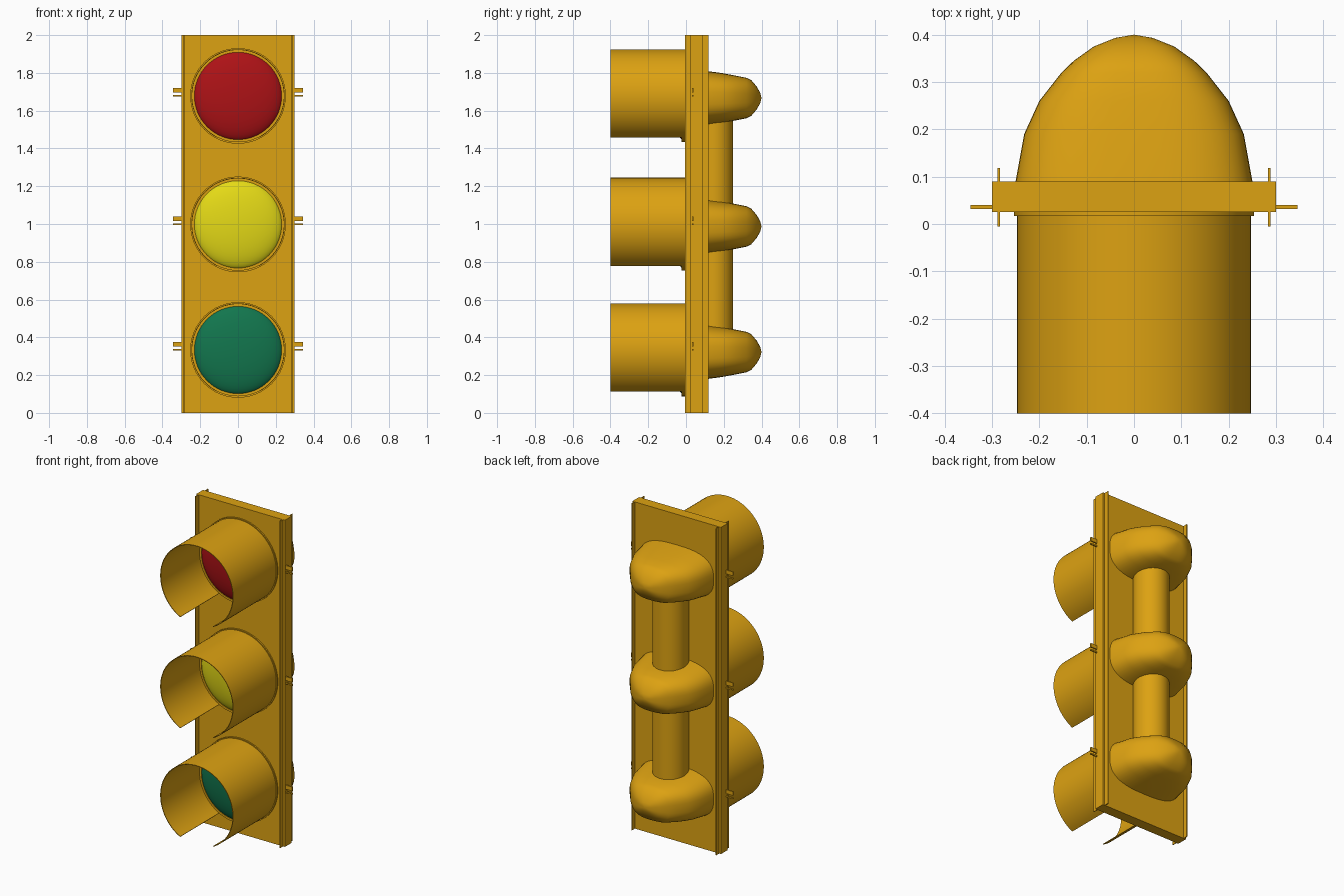
import bpy, bmesh, math
from mathutils import Matrix, Vector

cube = bpy.data.objects.get("Cube")
if cube:
    bpy.data.objects.remove(cube, do_unlink=True)


def material(name, r, g, b):
    m = bpy.data.materials.new(name)
    m.use_nodes = True
    m.diffuse_color = (r, g, b, 1)
    bsdf = next(n for n in m.node_tree.nodes if n.type == 'BSDF_PRINCIPLED')
    bsdf.inputs["Base Color"].default_value = (r, g, b, 1)
    return m


amber = material("amber paint", 0.72, 0.36, 0.006)
red = material("red glass", 0.42, 0.006, 0.008)
yellow = material("yellow glass", 0.78, 0.70, 0.008)
green = material("green glass", 0.006, 0.18, 0.075)


def finish(name, bm, mat, smooth=True):
    bmesh.ops.recalc_face_normals(bm, faces=bm.faces)
    mesh = bpy.data.meshes.new(name)
    bm.to_mesh(mesh)
    bm.free()
    mesh.materials.append(mat)
    ob = bpy.data.objects.new(name, mesh)
    bpy.context.collection.objects.link(ob)
    if smooth:
        bpy.ops.object.select_all(action='DESELECT')
        ob.select_set(True)
        bpy.context.view_layer.objects.active = ob
        bpy.ops.object.shade_smooth_by_angle(angle=math.radians(35))
    return ob


def box(name, lo, hi):
    bm = bmesh.new()
    lo, hi = Vector(lo), Vector(hi)
    size = hi - lo
    bmesh.ops.create_cube(bm, size=1, matrix=Matrix.Translation((lo + hi) / 2)
                          @ Matrix.Diagonal((*size, 1)))
    return finish(name, bm, amber, smooth=False)


def tube(name, z, r_in, r_out, y0, y1, gap=0, steps=64):
    """Hollow tube along y; gap is the half angle left open at the bottom."""
    bm = bmesh.new()
    section = [(r_in, y0), (r_out, y0), (r_out, y1), (r_in, y1)]
    count = steps + 1 if gap else steps
    rings = []
    for i in range(count):
        a = gap + (2 * math.pi - 2 * gap) * i / steps
        rings.append([bm.verts.new((r * math.sin(a), y, z - r * math.cos(a)))
                      for r, y in section])
    for i in range(steps):
        p, q = rings[i], rings[(i + 1) % count]
        for k in range(4):
            n = (k + 1) % 4
            bm.faces.new((p[k], p[n], q[n], q[k]))
    if gap:
        bm.faces.new(rings[0])
        bm.faces.new(rings[-1])
    return finish(name, bm, amber)


def lens(name, z, mat):
    bm = bmesh.new()
    bmesh.ops.create_uvsphere(
        bm, u_segments=48, v_segments=24, radius=1,
        matrix=Matrix.Translation((0, -0.01, z)) @ Matrix.Diagonal((0.236, 0.06, 0.236, 1)))
    return finish(name, bm, mat)


# Rear cover outline: depth, half width, half height
COVER = [(0.08, 0.252, 0.147), (0.19, 0.232, 0.132), (0.26, 0.2, 0.119),
         (0.32, 0.153, 0.107), (0.345, 0.127, 0.095), (0.375, 0.085, 0.06),
         (0.393, 0.04, 0.027)]


def rear_cover(name, z, steps=48, power=2 / 2.8):
    """Loft of rounded rectangles closing to a blunt nose."""
    bm = bmesh.new()

    def bend(v):
        return math.copysign(abs(v) ** power, v)

    rings = []
    for y, w, h in COVER:
        angles = [2 * math.pi * i / steps for i in range(steps)]
        rings.append([bm.verts.new((w * bend(math.cos(a)), y, z + h * bend(math.sin(a))))
                      for a in angles])
    for p, q in zip(rings, rings[1:]):
        for i in range(steps):
            n = (i + 1) % steps
            bm.faces.new((p[i], p[n], q[n], q[i]))
    nose = bm.verts.new((0, 0.4, z))
    for i in range(steps):
        bm.faces.new((rings[-1][i], rings[-1][(i + 1) % steps], nose))
    bm.faces.new(rings[0])
    return finish(name, bm, amber)


# Back plate with a thin flange along each long side
box("housing_plate", (-0.3, 0.025, 0), (0.3, 0.09, 2))
for side, s in (("left", 1), ("right", -1)):
    x0, x1 = sorted((s * 0.283, s * 0.288))
    box(side + "_flange", (x0, -0.005, 0), (x1, 0.118, 2))

# Three signal units
for label, z, mat in (("top", 1.678, red), ("middle", 0.998, yellow), ("bottom", 0.333, green)):
    lens(label + "_lens", z, mat)
    tube(label + "_lens_ring", z, 0.231, 0.245, -0.025, 0.03)
    tube(label + "_base_ring", z, 0.24, 0.253, 0.017, 0.03)
    tube(label + "_visor", z, 0.243, 0.247, -0.4, 0.022, gap=math.radians(27))
    rear_cover(label + "_rear_cover", z - 0.011)
    # Paired hinge tabs on both sides
    for side, s in (("left", 1), ("right", -1)):
        x0, x1 = sorted((s * 0.28, s * 0.345))
        box(f"{label}_{side}_upper_tab", (x0, 0.032, z + 0.018), (x1, 0.04, z + 0.042))
        box(f"{label}_{side}_lower_tab", (x0, 0.032, z - 0.004), (x1, 0.04, z + 0.004))

# Cable pipe joining the rear covers
bm = bmesh.new()
bmesh.ops.create_cone(bm, cap_ends=True, segments=32, radius1=0.102, radius2=0.102,
                      depth=1.34, matrix=Matrix.Translation((0, 0.148, 0.995)))
finish("rear_pipe", bm, amber)
